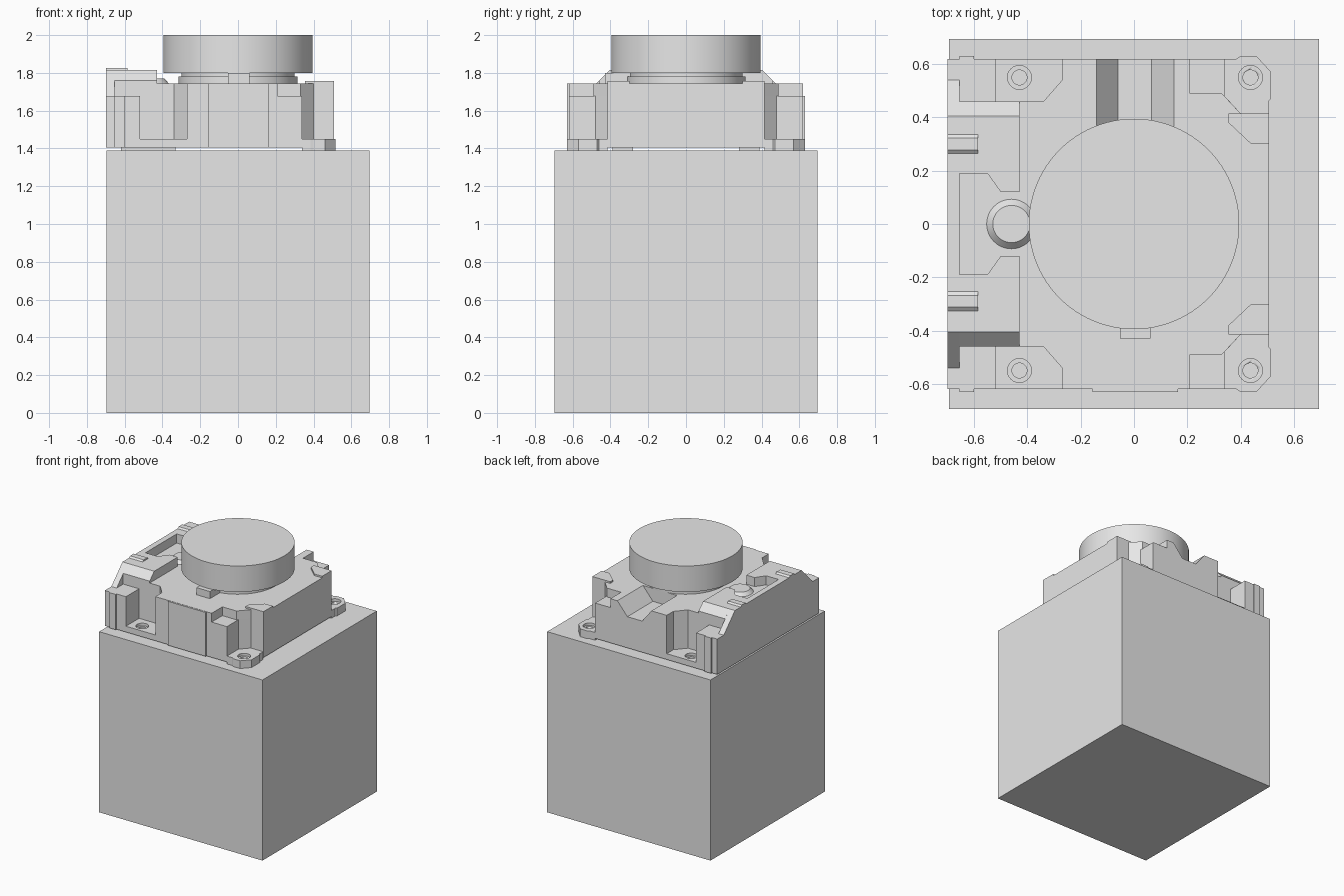
import bpy, bmesh
from mathutils import Matrix, Vector

cube = bpy.data.objects.get("Cube")
if cube:
    bpy.data.objects.remove(cube, do_unlink=True)

grey = bpy.data.materials.new("light_grey")
grey.use_nodes = True
grey.diffuse_color = (0.8, 0.8, 0.8, 1)
grey.node_tree.nodes["Principled BSDF"].inputs["Base Color"].default_value = (0.8, 0.8, 0.8, 1)


def finish(name, bm):
    bmesh.ops.recalc_face_normals(bm, faces=bm.faces)
    mesh = bpy.data.meshes.new(name)
    bm.to_mesh(mesh)
    bm.free()
    mesh.materials.append(grey)
    ob = bpy.data.objects.new(name, mesh)
    bpy.context.collection.objects.link(ob)
    return ob


def prism(name, pts, lo, hi, axis="z"):
    """Extrude a flat outline along one axis."""
    place = {"x": lambda a, b, h: (h, a, b),
             "y": lambda a, b, h: (a, h, b),
             "z": lambda a, b, h: (a, b, h)}[axis]
    bm = bmesh.new()
    face = bm.faces.new([bm.verts.new(place(a, b, lo)) for a, b in pts])
    ext = bmesh.ops.extrude_face_region(bm, geom=[face], use_keep_orig=True)
    move = Vector(place(0, 0, hi - lo))
    for v in ext["geom"]:
        if isinstance(v, bmesh.types.BMVert):
            v.co += move
    return finish(name, bm)


def box(name, x0, x1, y0, y1, z0, z1):
    return prism(name, [(x0, y0), (x1, y0), (x1, y1), (x0, y1)], z0, z1)


def activate(ob):
    bpy.ops.object.select_all(action="DESELECT")
    ob.select_set(True)
    bpy.context.view_layer.objects.active = ob


def disc(name, x, y, r, z0, z1, r_top=None, sides=64):
    bm = bmesh.new()
    bmesh.ops.create_cone(bm, cap_ends=True, segments=sides, radius1=r,
                          radius2=r if r_top is None else r_top, depth=z1 - z0,
                          matrix=Matrix.Translation((x, y, (z0 + z1) / 2)))
    ob = finish(name, bm)
    activate(ob)
    bpy.ops.object.shade_smooth_by_angle()
    return ob


def cut(ob, cutter):
    mod = ob.modifiers.new("cut", "BOOLEAN")
    mod.operation, mod.solver, mod.object = "DIFFERENCE", "EXACT", cutter
    activate(ob)
    bpy.ops.object.modifier_apply(modifier="cut")


def drop(cutter):
    bpy.data.objects.remove(cutter, do_unlink=True)


def sym(half):
    """Close a half outline by mirroring its first coordinate pair in y."""
    return half + [(x, -y) for x, y in reversed(half)]


def sym_y(half):
    """Mirror a side profile given as (y, z)."""
    return half + [(-y, z) for y, z in reversed(half)]


# Large base block
box("base_block", -0.695, 0.695, -0.695, 0.695, 0, 1.39)

# Housing in two levels
lower = prism("housing_lower", sym([
    (0.507, 0.415), (0.40, 0.415), (0.34, 0.48), (0.34, 0.62), (-0.27, 0.62),
    (-0.27, 0.54), (-0.34, 0.46), (-0.52, 0.46), (-0.52, 0.62), (-0.70, 0.62)]), 1.405, 1.677)
upper = prism("housing_upper", sym([
    (0.507, 0.415), (0.40, 0.415), (0.33, 0.49), (0.21, 0.49), (0.21, 0.62),
    (-0.27, 0.62), (-0.27, 0.54), (-0.34, 0.46), (-0.655, 0.46)]), 1.677, 1.745)

# Sloped groove in the rear of the housing
groove = prism("groove_cutter", [(-0.14, 1.745), (-0.06, 1.645), (0.065, 1.645), (0.15, 1.745),
                                 (0.15, 1.80), (-0.14, 1.80)], 0.31, 0.70, "y")
cut(lower, groove)
cut(upper, groove)
drop(groove)

# Raised side rail with chamfered ends and a recess for the button
prism("rail_outer", sym_y([(0.54, 1.677), (0.405, 1.815)]), -0.70, -0.655, "x")
rail = prism("rail_inner", sym_y([(0.46, 1.745), (0.46, 1.76), (0.405, 1.815)]), -0.655, -0.43, "x")
recess = prism("recess_cutter", sym([(-0.40, 0.12), (-0.50, 0.12), (-0.55, 0.19), (-0.67, 0.19)]), 1.70, 1.90)
cut(rail, recess)
drop(recess)
disc("button", -0.46, 0, 0.093, 1.745, 1.77, 0.07, 48)

# Grip ribs on the rail
for y in (0.30, -0.29):
    prism("grip_rib", [(y - 0.037, 1.814), (y - 0.022, 1.826), (y + 0.022, 1.826), (y + 0.037, 1.814)],
          -0.70, -0.585, "x")

# Parts repeated at front and rear
for s, side in ((-1, "front"), (1, "rear")):
    left = prism(side + "_inner_pad", [(x, s * y) for x, y in (
        (-0.52, 0.46), (-0.34, 0.46), (-0.27, 0.54), (-0.27, 0.62), (-0.52, 0.62))], 1.405, 1.45)
    right = prism(side + "_outer_foot", [(x, s * y) for x, y in (
        (0.34, 0.48), (0.40, 0.415), (0.505, 0.415), (0.505, 0.46), (0.515, 0.47),
        (0.515, 0.57), (0.46, 0.63), (0.40, 0.63), (0.385, 0.62), (0.34, 0.62))], 1.39, 1.45)
    # Counterbored screw holes
    for pad, x in ((left, -0.43), (right, 0.437)):
        for r, z in ((0.045, 1.43), (0.028, 1.40)):
            hole = disc("hole_cutter", x, s * 0.55, r, z, 1.50, sides=32)
            cut(pad, hole)
            drop(hole)
    prism(side + "_top_lug", [(x, s * y) for x, y in (
        (0.507, 0.415), (0.355, 0.415), (0.355, 0.38), (0.44, 0.30), (0.507, 0.30))], 1.74, 1.758)
    ys = sorted((s * 0.615, s * 0.63))
    box(side + "_corner_rib", -0.655, -0.60, *ys, 1.405, 1.677)
    ys = sorted((s * 0.28, s * 0.39))
    box(side + "_spacer", -0.62, -0.33, *ys, 1.39, 1.405)

# Front plate and index tab
box("front_plate", -0.155, 0.165, -0.63, -0.615, 1.405, 1.743)
box("index_tab", -0.053, 0.062, -0.43, -0.28, 1.745, 1.80)

# Round knob on a stepped neck
disc("neck_flange", 0, 0, 0.315, 1.74, 1.78)
disc("neck", 0, 0, 0.30, 1.78, 1.80)
disc("knob", 0, 0, 0.395, 1.80, 2.0, sides=96)
